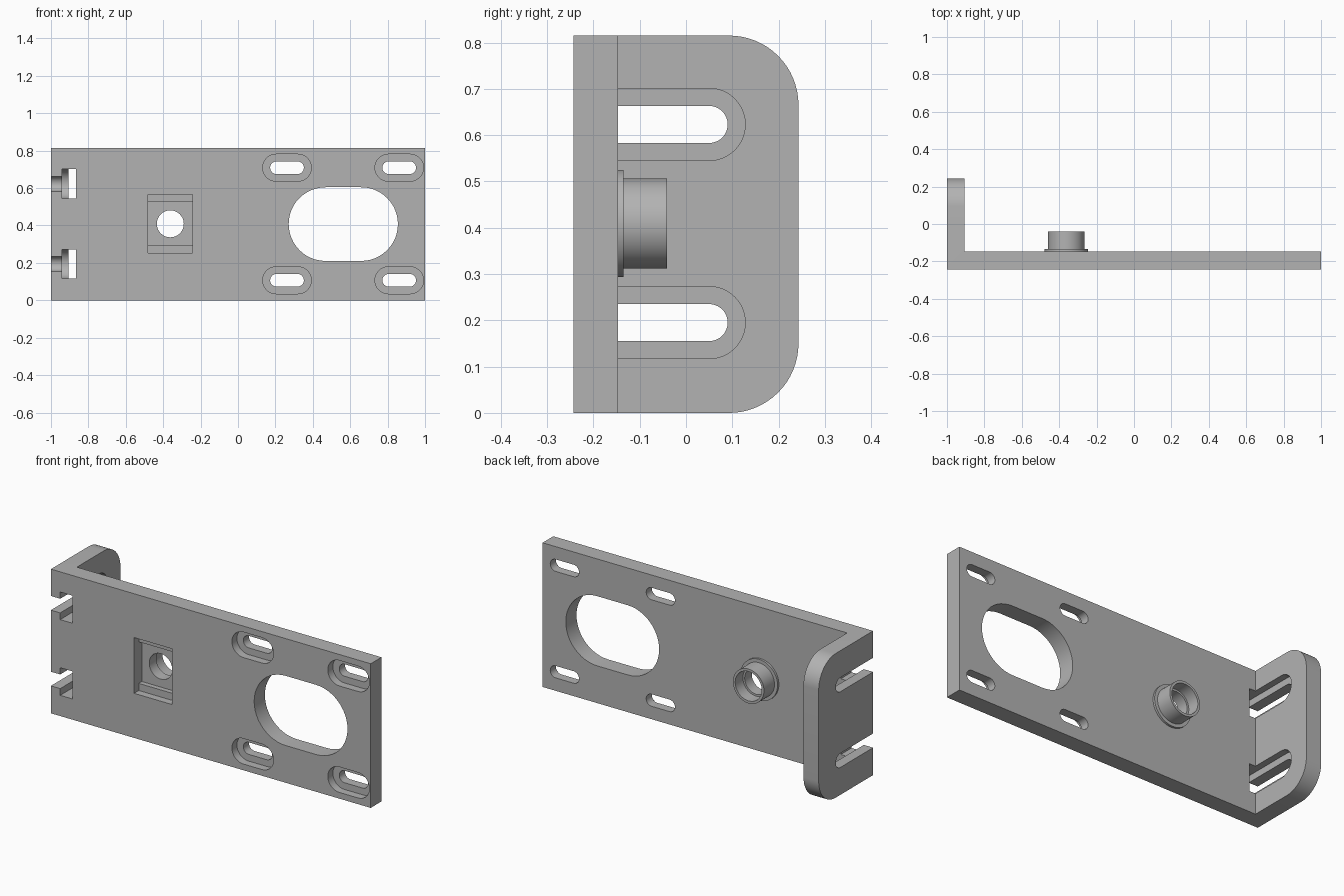
import bpy, bmesh, math

cube = bpy.data.objects.get("Cube")
if cube:
    bpy.data.objects.remove(cube)

steel = bpy.data.materials.new("plain grey steel")
steel.use_nodes = True
GREY = (0.45, 0.45, 0.45, 1)
steel.diffuse_color = GREY
steel.node_tree.nodes["Principled BSDF"].inputs["Base Color"].default_value = GREY

FRONT, BACK, HEIGHT = -0.243, -0.147, 0.815
MID = HEIGHT / 2


def prism(name, outline, axis, lo, hi):
    """Extrude a 2D outline along x, y or z; the outline uses the other two axes in order."""
    i = "xyz".index(axis)
    bm = bmesh.new()
    verts = []
    for u, v in outline:
        co = [u, v]
        co.insert(i, lo)
        verts.append(bm.verts.new(co))
    face = bm.faces.new(verts)
    new = bmesh.ops.extrude_face_region(bm, geom=[face])["geom"]
    offset = [0, 0, 0]
    offset[i] = hi - lo
    bmesh.ops.translate(bm, vec=offset, verts=[g for g in new if isinstance(g, bmesh.types.BMVert)])
    bmesh.ops.recalc_face_normals(bm, faces=bm.faces)
    mesh = bpy.data.meshes.new(name)
    bm.to_mesh(mesh)
    bm.free()
    mesh.materials.append(steel)
    obj = bpy.data.objects.new(name, mesh)
    bpy.context.collection.objects.link(obj)
    return obj


def rect(u0, u1, v0, v1):
    return [(u0, v0), (u1, v0), (u1, v1), (u0, v1)]


def slot(u, v, half, r, steps=24):
    """Round-ended slot along the first axis; half is the half length between arc centres."""
    pts = []
    for side, start in ((1, -90), (-1, 90)):
        for k in range(steps + 1):
            a = math.radians(start + 180 * k / steps)
            pts.append((u + side * half + r * math.cos(a), v + r * math.sin(a)))
    return pts


def circle(u, v, r, n=64):
    return [(u + r * math.cos(math.tau * k / n), v + r * math.sin(math.tau * k / n)) for k in range(n)]


def boolean(target, tool, operation="DIFFERENCE"):
    """Combine the target with a tool and drop the tool."""
    mod = target.modifiers.new(operation.lower(), "BOOLEAN")
    mod.operation, mod.solver, mod.object = operation, "EXACT", tool
    bpy.context.view_layer.objects.active = target
    bpy.ops.object.modifier_apply(modifier=mod.name)
    bpy.data.objects.remove(tool)


# L-shaped bracket body
bracket = prism("bracket", [(-1, FRONT), (1, FRONT), (1, BACK), (-0.905, BACK),
                            (-0.905, 0.243), (-1, 0.243)], "z", 0, HEIGHT)

# Rounded outer corners of the side flange
bm = bmesh.new()
bm.from_mesh(bracket.data)
corners = [e for e in bm.edges
           if all(v.co.y > 0.2 for v in e.verts) and abs(e.verts[0].co.z - e.verts[1].co.z) < 0.01]
bmesh.ops.bevel(bm, geom=corners, offset=0.15, segments=16, profile=0.5, affect="EDGES")
bm.to_mesh(bracket.data)
bm.free()

# Stepped open slots through the flange and the bend
for z in (0.195, HEIGHT - 0.192):
    boolean(bracket, prism("narrow_cutter", slot(-0.20, z, 0.25, 0.04), "x", -1.1, -0.92))
    boolean(bracket, prism("wide_cutter", slot(-0.20, z, 0.25, 0.078), "x", -0.942, -0.865))

# Large window
boolean(bracket, prism("window_cutter", slot(0.563, MID, 0.095, 0.197), "y", -0.4, 0))

# Counterbored mounting slots
for x in (0.262, 0.862):
    for z in (0.107, 0.709):
        boolean(bracket, prism("recess_cutter", slot(x, z, 0.058, 0.072), "y", -0.4, FRONT + 0.045))
        boolean(bracket, prism("slot_cutter", slot(x, z, 0.056, 0.034), "y", -0.4, 0))

# Collar and tubular boss on the rear
BX, BZ = -0.362, 0.409
boolean(bracket, prism("collar", circle(BX, BZ, 0.116), "y", BACK - 0.01, -0.135), "UNION")
boolean(bracket, prism("boss", circle(BX, BZ, 0.097), "y", BACK - 0.012, -0.041), "UNION")

# Stepped nut pocket on the front, with the bore behind it
boolean(bracket, prism("pocket_cutter", rect(-0.48, -0.244, 0.252, 0.567), "y", -0.4, FRONT + 0.042))
boolean(bracket, prism("nut_cutter", rect(-0.48, -0.244, 0.292, 0.527), "y", -0.4, FRONT + 0.07))
boolean(bracket, prism("bore_cutter", circle(BX, BZ, 0.072), "y", -0.4, 0.1))
boolean(bracket, prism("mouth_cutter", circle(BX, BZ, 0.083), "y", -0.11, 0.1))

# Smooth round walls, crisp edges
bpy.ops.object.select_all(action="DESELECT")
bracket.select_set(True)
bpy.context.view_layer.objects.active = bracket
bpy.ops.object.shade_smooth_by_angle(angle=math.radians(30))
